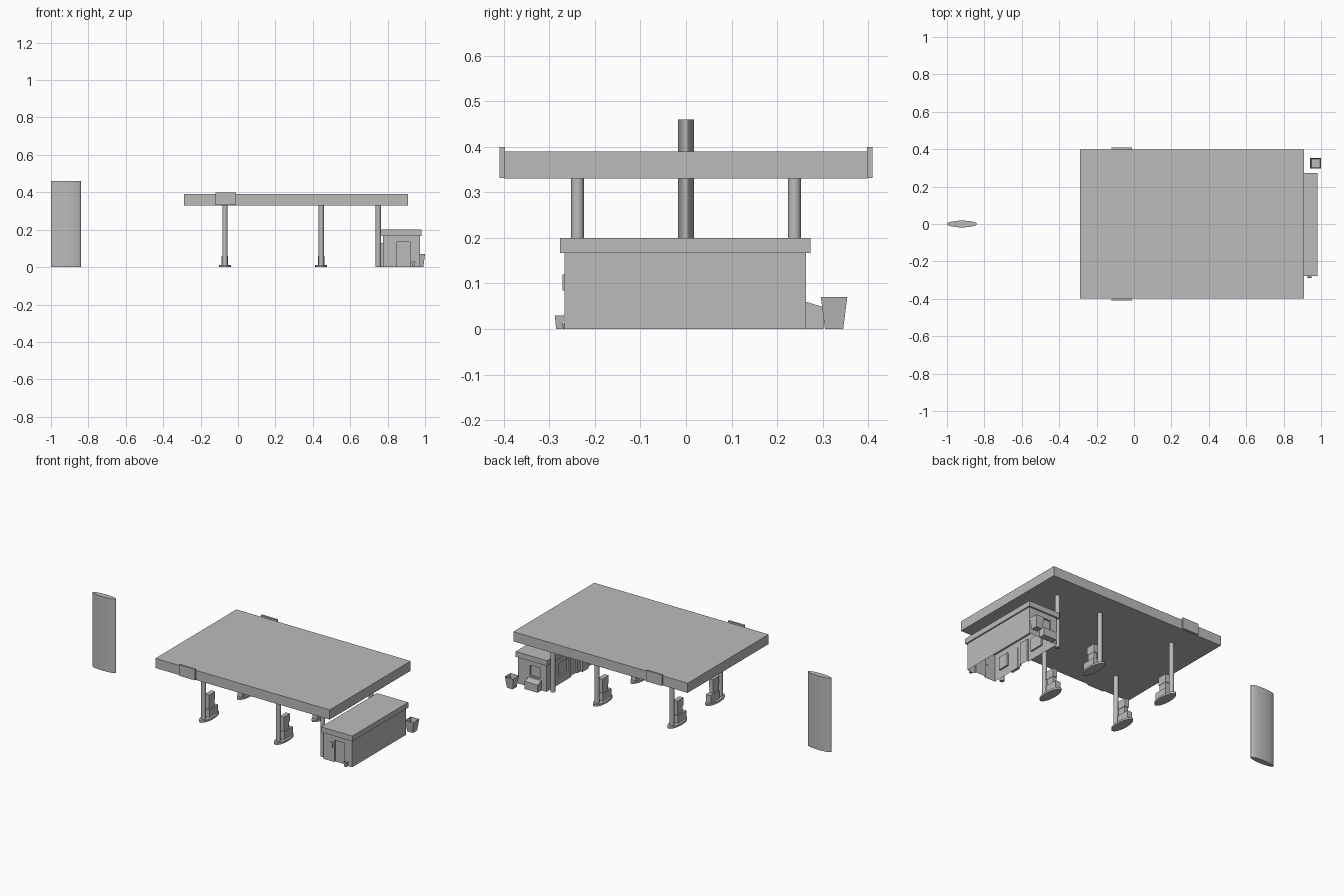
import bpy, bmesh, math
from mathutils import Matrix, Vector

if "Cube" in bpy.data.objects:
    bpy.data.objects.remove(bpy.data.objects["Cube"], do_unlink=True)

grey = bpy.data.materials.new("plain grey")
grey.use_nodes = True
grey.diffuse_color = (0.5, 0.5, 0.5, 1)
grey.node_tree.nodes["Principled BSDF"].inputs["Base Color"].default_value = (0.5, 0.5, 0.5, 1)


def finish(name, bm):
    mesh = bpy.data.meshes.new(name)
    bm.to_mesh(mesh)
    bm.free()
    mesh.materials.append(grey)
    obj = bpy.data.objects.new(name, mesh)
    bpy.context.collection.objects.link(obj)
    return obj


def box(name, x, y, z):
    """Box between the given (low, high) pairs."""
    bm = bmesh.new()
    bmesh.ops.create_cube(bm, size=1)
    for v in bm.verts:
        v.co = Vector([(a + b) / 2 + c * (b - a) for (a, b), c in zip((x, y, z), v.co)])
    return finish(name, bm)


def oval(name, x, y, rx, ry, z0, z1, sides=32):
    """Upright column with an elliptical section."""
    bm = bmesh.new()
    bmesh.ops.create_cone(bm, cap_ends=True, segments=sides, radius1=1, radius2=1, depth=1)
    bmesh.ops.transform(bm, verts=bm.verts, matrix=Matrix.Translation((x, y, (z0 + z1) / 2))
                        @ Matrix.Diagonal((rx, ry, z1 - z0, 1)))
    obj = finish(name, bm)
    bpy.ops.object.select_all(action='DESELECT')
    obj.select_set(True)
    bpy.context.view_layer.objects.active = obj
    bpy.ops.object.shade_smooth_by_angle(angle=math.radians(40))
    return obj


def bin_box(name, x, y, low, high, height):
    """Tapered square bin with a hollow top."""
    bm = bmesh.new()
    bmesh.ops.create_cone(bm, cap_ends=True, segments=4, radius1=low * math.sqrt(2),
                          radius2=high * math.sqrt(2), depth=height)
    bmesh.ops.transform(bm, verts=bm.verts, matrix=Matrix.Translation((x, y, height / 2))
                        @ Matrix.Rotation(math.pi / 4, 4, 'Z'))
    bm.faces.ensure_lookup_table()
    top = max(bm.faces, key=lambda f: f.calc_center_median().z)
    bmesh.ops.inset_region(bm, faces=[top], thickness=high * 0.3)
    bmesh.ops.translate(bm, verts=top.verts, vec=(0, 0, -height * 0.6))
    return finish(name, bm)


# Roadside sign
oval("roadside_sign", -0.92, 0, 0.08, 0.018, 0, 0.46, 48)

# Canopy with a plate on each long side
box("canopy", (-0.29, 0.91), (-0.398, 0.398), (0.33, 0.39))
for side, label in ((-1, "front"), (1, "back")):
    box(label + "_canopy_plate", (-0.12, -0.01), sorted((side * 0.397, side * 0.409)), (0.332, 0.4))

# Columns, pump islands and pumps, mirrored front to back
for side, label in ((-1, "front"), (1, "back")):
    oval(label + "_hut_column", 0.75, side * 0.238, 0.014, 0.014, 0, 0.33, 20)
    for x, place in ((-0.07, "right"), (0.445, "left")):
        name = label + "_" + place + "_"

        def part(kind, half, near, far, z0, z1):
            box(name + kind, (x - half, x + half), sorted((side * near, side * far)), (z0, z1))

        oval(name + "column", x, side * 0.238, 0.014, 0.014, 0.01, 0.33, 20)
        oval(name + "island", x, side * 0.185, 0.032, 0.085, 0, 0.012)
        part("pump_base", 0.017, 0.12, 0.205, 0.012, 0.06)
        part("pump_body", 0.012, 0.15, 0.2, 0.06, 0.1)
        part("pump_display", 0.014, 0.145, 0.205, 0.1, 0.15)

# Hut walls with recessed windows and doors, open underneath
walls = box("hut_walls", (0.776, 0.973), (-0.267, 0.263), (0, 0.168))
d = 0.01
recesses = [
    ((0.7, 0.776 + d), (-0.22, -0.15), (0.05, 0.13)),
    ((0.7, 0.776 + d), (-0.04, 0.02), (-0.1, 0.14)),
    ((0.7, 0.776 + d), (0.05, 0.14), (0.05, 0.13)),
    ((0.85, 0.92), (-0.4, -0.267 + d), (-0.1, 0.135)),
    ((0.82, 0.89), (0.263 - d, 0.4), (0.07, 0.135)),
]
cutters = []
for extents in recesses:
    cutter = box("recess_cutter", *extents)
    cutter.hide_render = True
    mod = walls.modifiers.new("recess", 'BOOLEAN')
    mod.operation = 'DIFFERENCE'
    mod.solver = 'EXACT'
    mod.object = cutter
    cutters.append(cutter)
bpy.context.view_layer.update()
bm = bmesh.new()
bm.from_object(walls, bpy.context.evaluated_depsgraph_get())
floor = [f for f in bm.faces if all(abs(v.co.z) < 0.001 for v in f.verts)]
bmesh.ops.delete(bm, geom=floor, context='FACES')
walls.modifiers.clear()
bm.to_mesh(walls.data)
bm.free()
for cutter in cutters:
    bpy.data.objects.remove(cutter, do_unlink=True)

box("hut_roof", (0.766, 0.981), (-0.277, 0.273), (0.167, 0.2))

# Fittings around the hut
box("vending_machine", (0.762, 0.778), (-0.13, -0.07), (0, 0.13))
box("wall_box", (0.82, 0.84), (-0.271, -0.265), (0.085, 0.12))
chest = box("sloped_chest", (0.81, 0.9), (0.262, 0.302), (0, 0.06))
for v in chest.data.vertices:
    if v.co.z > 0.05 and v.co.y > 0.29:
        v.co.z = 0.048
bin_box("large_bin", 0.971, 0.325, 0.02, 0.029, 0.07)
bin_box("small_bin", 0.938, -0.278, 0.007, 0.01, 0.03)
